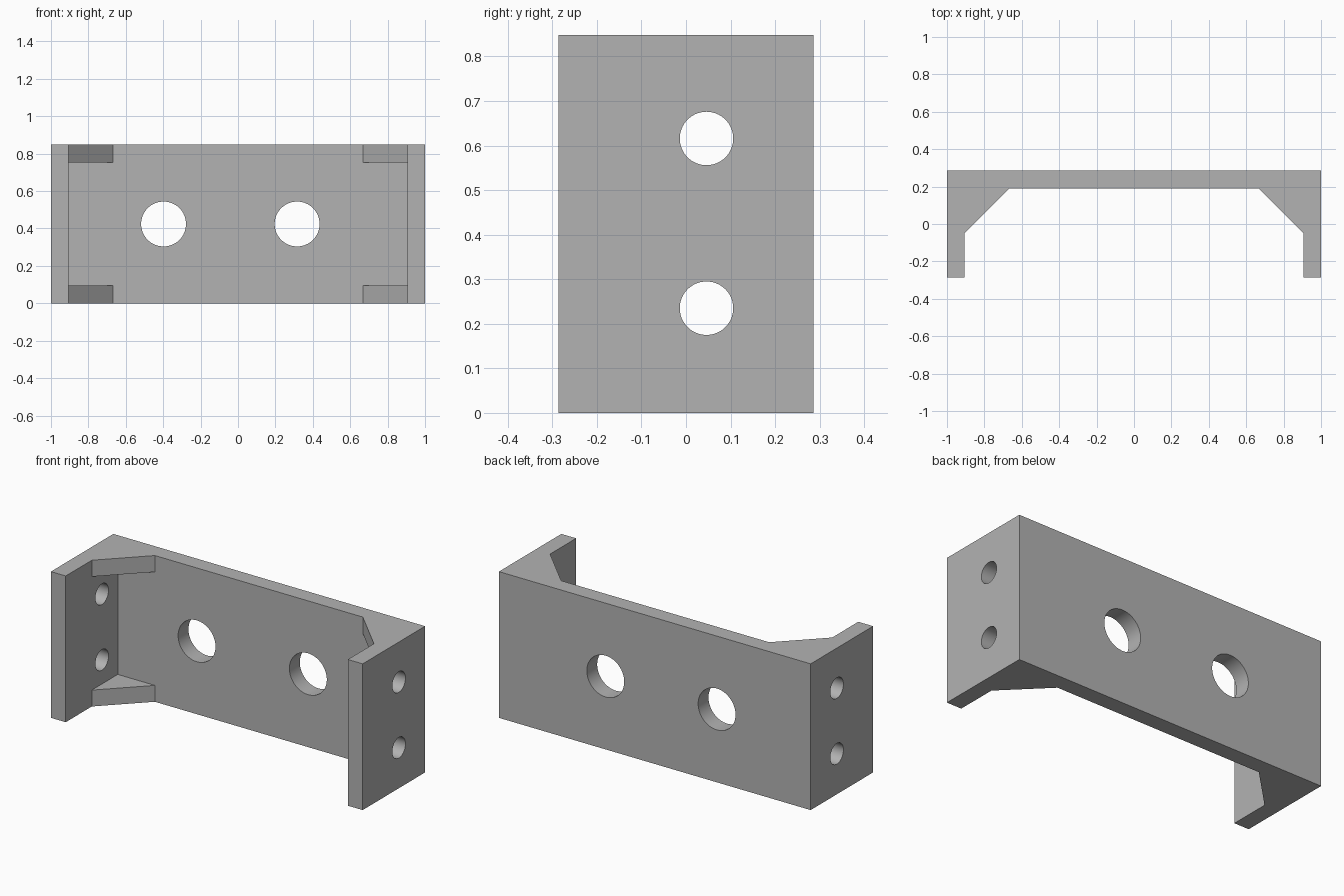
import bpy, bmesh, math
from mathutils import Matrix

H = 0.848           # height
D = 0.286           # half depth
T = 0.095           # wall thickness
WALL_X = 1 - T      # inner face of side flanges
WALL_Y = D - T      # front face of back plate
GUSSET = 0.238      # corner gusset leg length

cube = bpy.data.objects.get("Cube")
if cube:
    bpy.data.objects.remove(cube, do_unlink=True)

grey = bpy.data.materials.new("plain_grey")
grey.use_nodes = True
colour = (0.45, 0.45, 0.45, 1)
grey.diffuse_color = colour
grey.node_tree.nodes["Principled BSDF"].inputs["Base Color"].default_value = colour


def make_object(name, bm):
    bmesh.ops.recalc_face_normals(bm, faces=bm.faces)
    mesh = bpy.data.meshes.new(name)
    bm.to_mesh(mesh)
    bm.free()
    mesh.materials.append(grey)
    obj = bpy.data.objects.new(name, mesh)
    bpy.context.collection.objects.link(obj)
    return obj


def cut(target, name, bm):
    cutter = make_object(name, bm)
    cutter.hide_render = True
    mod = target.modifiers.new(name, "BOOLEAN")
    mod.operation = "DIFFERENCE"
    mod.solver = "EXACT"
    mod.object = cutter
    bpy.context.view_layer.objects.active = target
    bpy.ops.object.modifier_apply(modifier=name)
    bpy.data.objects.remove(cutter, do_unlink=True)


def cut_hole(target, name, centre, radius, length, axis):
    bm = bmesh.new()
    turn = Matrix.Rotation(math.pi / 2, 4, axis)
    bmesh.ops.create_cone(bm, cap_ends=True, segments=64, radius1=radius, radius2=radius,
                          depth=length, matrix=Matrix.Translation(centre) @ turn)
    cut(target, name, bm)


# Channel bracket: mirrored plan outline extruded to full height
half = [(1, D), (1, -D), (WALL_X, -D), (WALL_X, WALL_Y - GUSSET), (WALL_X - GUSSET, WALL_Y)]
outline = half + [(-x, y) for x, y in reversed(half)]
bm = bmesh.new()
base = bm.faces.new([bm.verts.new((x, y, 0)) for x, y in outline])
top = bmesh.ops.extrude_face_region(bm, geom=[base])["geom"]
bmesh.ops.translate(bm, vec=(0, 0, H), verts=[v for v in top if isinstance(v, bmesh.types.BMVert)])
bracket = make_object("channel_bracket", bm)

# Pocket that leaves gussets only along the top and bottom
bm = bmesh.new()
bmesh.ops.create_cube(bm, size=1, matrix=Matrix.Translation((0, WALL_Y - 0.5, H / 2))
                      @ Matrix.Diagonal((2 * WALL_X, 1, H - 2 * T, 1)))
cut(bracket, "pocket", bm)

# Large holes through the back plate
for x in (-0.398, 0.316):
    cut_hole(bracket, "back_hole", (x, D, H / 2), 0.12, 0.4, "X")

# Small holes through both flanges
for side in (-1, 1):
    for z in (0.235, 0.616):
        cut_hole(bracket, "flange_hole", (side, 0.046, z), 0.06, 0.4, "Y")

# Smooth hole walls, sharp edges elsewhere
bpy.ops.object.select_all(action="DESELECT")
bracket.select_set(True)
bpy.context.view_layer.objects.active = bracket
bpy.ops.object.shade_smooth_by_angle(angle=math.radians(30))
